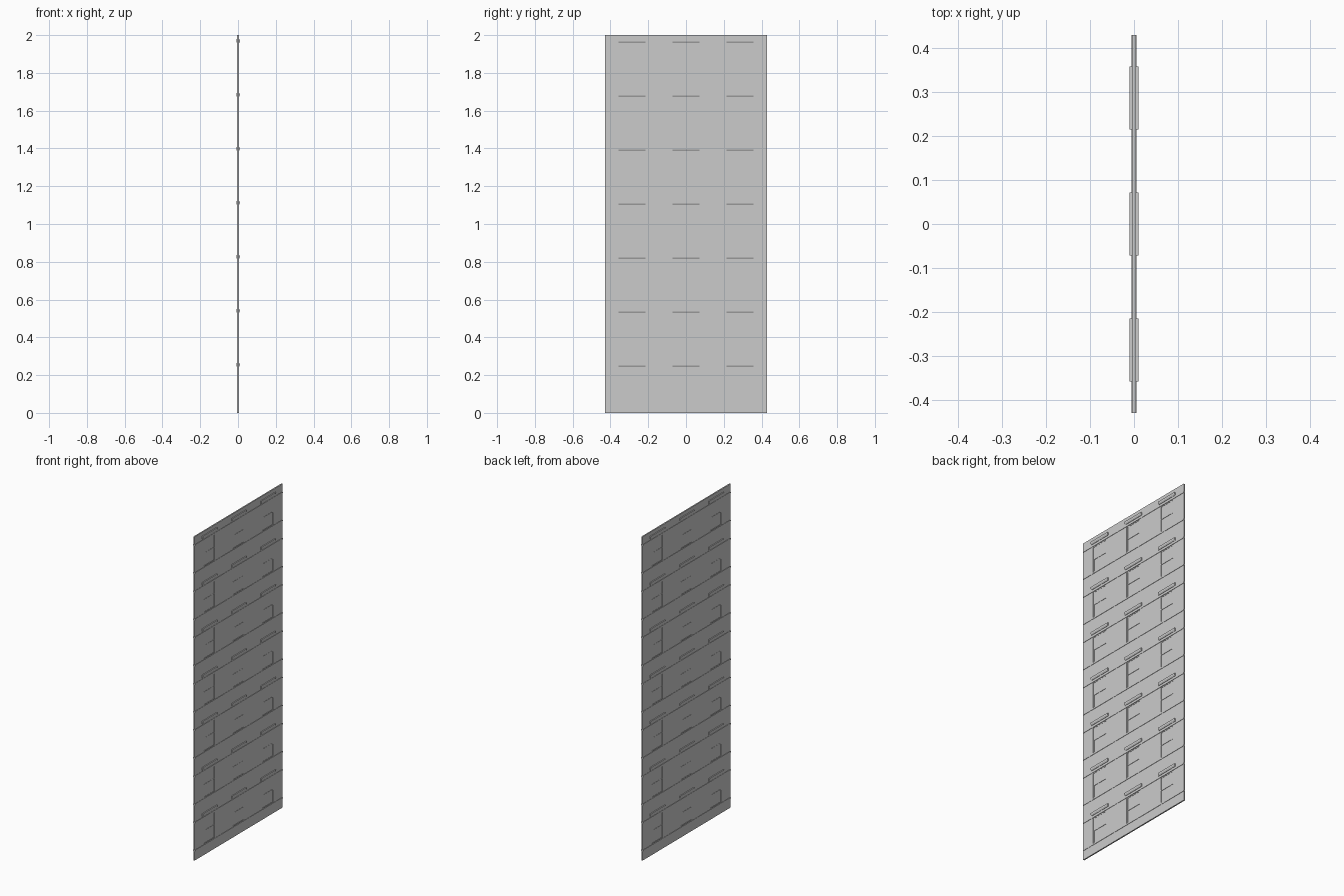
import bpy, bmesh

if "Cube" in bpy.data.objects:
    bpy.data.objects.remove(bpy.data.objects["Cube"])

FLOORS, COLS = 7, 3
T = 2.0 / FLOORS            # square bay module
W = T * COLS                # facade width
WALL, BAND, LINTEL = 0.004, 0.006, 0.01   # half thicknesses
Z_SILL, Z_HEAD = 0.064, 0.228             # opening heights inside a bay
HALF = 0.057                              # half width of an opening


def prism(bm, profile, y0, y1):
    """Extrude an (x, z) profile along y."""
    a = [bm.verts.new((x, y0, z)) for x, z in profile]
    b = [bm.verts.new((x, y1, z)) for x, z in profile]
    bm.faces.new(a)
    bm.faces.new(b[::-1])
    n = len(a)
    for i in range(n):
        bm.faces.new((a[i], b[i], b[(i + 1) % n], a[(i + 1) % n]))


def box(bm, hx, y0, y1, z0, z1):
    prism(bm, [(-hx, z0), (hx, z0), (hx, z1), (-hx, z1)], y0, y1)


def make(name, build):
    bm = bmesh.new()
    build(bm)
    bmesh.ops.recalc_face_normals(bm, faces=bm.faces)
    me = bpy.data.meshes.new(name)
    bm.to_mesh(me)
    bm.free()
    ob = bpy.data.objects.new(name, me)
    bpy.context.collection.objects.link(ob)


centres = [(c - (COLS - 1) / 2) * T for c in range(COLS)]
bays = [(y, f * T) for f in range(FLOORS) for y in centres]


# Wall: full height piers with spandrels between openings
def wall(bm):
    edges = [-W / 2] + [y + s * HALF for y in centres for s in (-1, 1)] + [W / 2]
    for a, b in zip(edges[::2], edges[1::2]):
        box(bm, WALL, a, b, 0, 2)
    levels = [0] + [f * T + z for f in range(FLOORS) for z in (Z_SILL, Z_HEAD)] + [2]
    for y in centres:
        for a, b in zip(levels[::2], levels[1::2]):
            box(bm, WALL, y - HALF, y + HALF, a, b)


# Continuous string courses at sill and head level
def bands(bm):
    for f in range(FLOORS):
        for z, h in ((0.056, 0.008), (0.228, 0.009)):
            box(bm, BAND, -W / 2, W / 2, f * T + z, f * T + z + h)


# Projecting hood above each window, tapered underneath
def lintels(bm):
    for y, z in bays:
        prof = [(-0.006, z + 0.244), (0.006, z + 0.244), (LINTEL, z + 0.252),
                (LINTEL, z + 0.262), (-LINTEL, z + 0.262), (-0.006, z + 0.244)][:5]
        prism(bm, prof, y - T / 4, y + T / 4)


# Sash windows: upper pane stands forward of the lower one
def panes(bm):
    for y, z in bays:
        mid = z + (Z_SILL + Z_HEAD) / 2
        box(bm, 0.0018, y - HALF, y + HALF, mid, z + Z_HEAD)
        box(bm, 0.001, y - HALF, y + HALF, z + Z_SILL, mid)


def frames(bm):
    t = 0.006
    for y, z in bays:
        mid = z + (Z_SILL + Z_HEAD) / 2
        for s in (-1, 1):
            a, b = sorted((y + s * HALF, y + s * (HALF - t)))
            box(bm, 0.003, a, b, z + Z_SILL, z + Z_HEAD)
        for zc in (z + Z_SILL + t / 2, mid, z + Z_HEAD - t / 2):
            box(bm, 0.003, y - HALF + t, y + HALF - t, zc - t / 2, zc + t / 2)


make("wall", wall)
make("string_courses", bands)
make("window_hoods", lintels)
make("window_panes", panes)
make("window_frames", frames)
